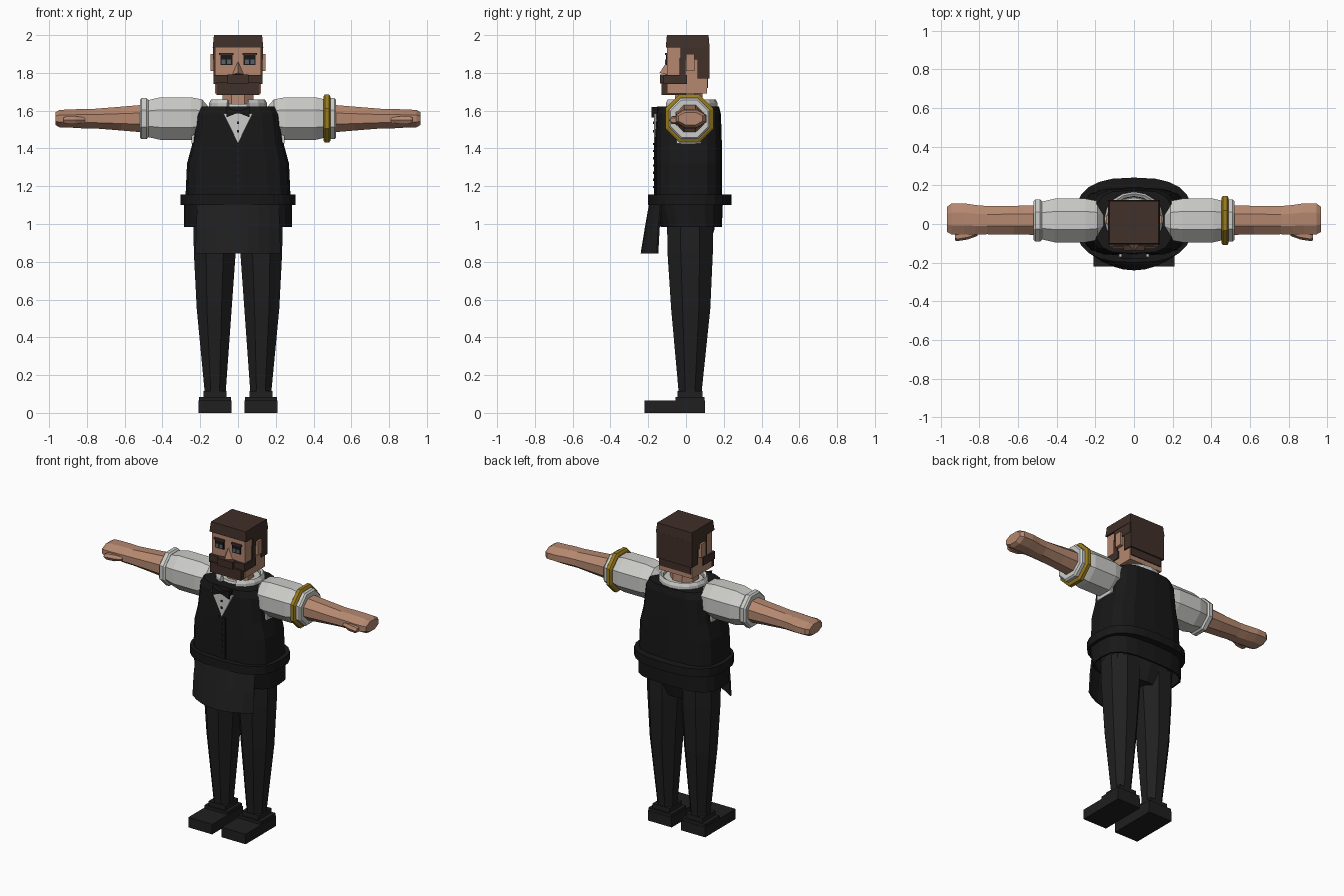
import bpy, bmesh, math
from mathutils import Vector

if "Cube" in bpy.data.objects:
    bpy.data.objects.remove(bpy.data.objects["Cube"], do_unlink=True)


def material(name, color):
    m = bpy.data.materials.new(name)
    m.use_nodes = True
    m.diffuse_color = (*color, 1)
    m.node_tree.nodes["Principled BSDF"].inputs["Base Color"].default_value = (*color, 1)
    return m


SKIN = material("skin", (0.46, 0.245, 0.16))
HAIR = material("dark_brown_hair", (0.052, 0.029, 0.022))
SHIRT = material("light_grey_cloth", (0.6, 0.6, 0.58))
VEST = material("black_cloth", (0.009, 0.009, 0.009))
PANTS = material("charcoal_cloth", (0.014, 0.014, 0.014))
GOLD = material("gold", (0.32, 0.2, 0.012))
LENS = material("eye_grey", (0.1, 0.12, 0.14))


def finish(name, bm, mat):
    bmesh.ops.recalc_face_normals(bm, faces=bm.faces)
    mesh = bpy.data.meshes.new(name)
    bm.to_mesh(mesh)
    bm.free()
    mesh.materials.append(mat)
    ob = bpy.data.objects.new(name, mesh)
    bpy.context.collection.objects.link(ob)
    return ob


def bridge(bm, rings, closed=True):
    for a, b in zip(rings, rings[1:]):
        n = len(a)
        for i in range(n if closed else n - 1):
            j = (i + 1) % n
            bm.faces.new((a[i], a[j], b[j], b[i]))


def loft(name, rings, mat, n=8, axis="z", power=1.0, side=1, turn=0.0, caps=True):
    """Rings are (position, u centre, v centre, u radius, v radius)."""
    bm = bmesh.new()
    loops = []
    for t, cu, cv, ru, rv in rings:
        loop = []
        for k in range(n):
            a = math.tau * k / n + turn
            c, s = math.cos(a), math.sin(a)
            u = cu + ru * math.copysign(abs(c) ** power, c)
            v = cv + rv * math.copysign(abs(s) ** power, s)
            co = (u * side, v, t) if axis == "z" else (t * side, u, v)
            loop.append(bm.verts.new(co))
        loops.append(loop)
    bridge(bm, loops)
    if caps:
        bm.faces.new(loops[0])
        bm.faces.new(loops[-1])
    return finish(name, bm, mat)


def body(rings):
    """Turns (z, half width, front y, back y) into loft rings."""
    return [(z, 0, (f + b) / 2, w, (b - f) / 2) for z, w, f, b in rings]


def box(name, x, y, z, mat, taper=1.0):
    """Box from ranges; taper scales the top."""
    bm = bmesh.new()
    cx, cy = sum(x) / 2, sum(y) / 2
    loops = []
    for h, k in ((z[0], 1), (z[1], taper)):
        corners = ((0, 0), (1, 0), (1, 1), (0, 1))
        loops.append([bm.verts.new((cx + (x[i] - cx) * k, cy + (y[j] - cy) * k, h)) for i, j in corners])
    bridge(bm, loops)
    for loop in loops:
        bm.faces.new(loop)
    return finish(name, bm, mat)


def prism(name, outline, y, mat):
    """Flat x-z outline with thickness along y."""
    bm = bmesh.new()
    loops = [[bm.verts.new((px, d, pz)) for px, pz in outline] for d in y]
    bridge(bm, loops)
    for loop in loops:
        bm.faces.new(loop)
    return finish(name, bm, mat)


def pair(name, x, y, z, mat, taper=1.0):
    for label, s in (("left", 1), ("right", -1)):
        box(f"{label}_{name}", sorted((x[0] * s, x[1] * s)), y, z, mat, taper)


# Torso, belt and skirt
loft("vest", body([(1.1, .28, -.165, .19), (1.32, .27, -.165, .19), (1.42, .243, -.165, .19),
                   (1.58, .225, -.16, .185), (1.622, .2, -.152, .175)]), VEST, 16, power=.6)
loft("apron_belt", body([(1.1, .305, -.2, .24), (1.155, .305, -.2, .24)]), VEST, 24, power=.75)
skirt = loft("vest_skirt", body([(.985, .285, -.135, .19), (1.11, .285, -.17, .195)]),
             VEST, 20, power=.65, caps=False)
skirt.modifiers.new("thickness", "SOLIDIFY").thickness = .012
box("underarm_shirt", (-.246, .246), (-.05, .08), (1.425, 1.5), SHIRT)

# Apron: a curved sheet flaring forward at the hem
bm = bmesh.new()
rows = []
for z, w, y, curve in ((1.11, .215, -.195, .06), (.98, .222, -.218, .07), (.845, .225, -.24, .085)):
    rows.append([bm.verts.new((w * k / 4, y + curve * (k / 4) ** 2, z)) for k in range(-4, 5)])
bridge(bm, rows, closed=False)
finish("apron", bm, PANTS).modifiers.new("thickness", "SOLIDIFY").thickness = .01

# Shirt front, bow tie, placket and buttons
prism("shirt_front", [(-.078, 1.585), (.078, 1.585), (0, 1.43)], (-.155, -.17), SHIRT)
prism("bow_tie", [(-.065, 1.62), (-.01, 1.6), (.01, 1.6), (.065, 1.62),
                  (.06, 1.565), (.01, 1.585), (-.01, 1.585), (-.06, 1.565)], (-.15, -.182), VEST)
box("placket", (-.025, .025), (-.17, -.16), (1.155, 1.43), VEST)
for k in range(7):
    z = 1.19 + k * .038
    box(f"vest_button_{k + 1}", (-.006, .006), (-.175, -.168), (z, z + .012), PANTS)
for k in range(2):
    box(f"shirt_stud_{k + 1}", (-.006, .006), (-.175, -.168), (1.485 + k * .045, 1.497 + k * .045), VEST)

# Neck and open collar
loft("neck", body([(1.58, .095, -.07, .1), (1.72, .085, -.06, .09)]), SKIN, 8, turn=math.pi / 8)
loft("shirt_yoke", body([(1.58, .145, -.11, .155), (1.635, .125, -.085, .135)]), SHIRT, 16)
bm = bmesh.new()
sections = []
for k in range(15):
    a = math.radians(-68 + 316 * k / 14)
    sections.append([bm.verts.new((.155 * r * math.cos(a), .025 + .143 * r * math.sin(a), z))
                     for r, z in ((1, 1.6), (.99, 1.64), (.92, 1.66), (.82, 1.65), (.84, 1.6))])
bridge(bm, sections)
bm.faces.new(sections[0])
bm.faces.new(sections[-1])
finish("collar", bm, SHIRT)

# Head, face and hair
box("head", (-.122, .122), (-.1, .11), (1.69, 1.96), SKIN)
box("hair_top", (-.134, .134), (-.107, .125), (1.935, 2), HAIR, .95)
box("hair_back", (-.13, .13), (.06, .125), (1.77, 1.94), HAIR)
box("hair_nape", (-.115, .115), (.06, .116), (1.72, 1.78), HAIR)
pair("side_hair", (.11, .132), (-.03, .12), (1.87, 1.94), HAIR)
pair("sideburn", (.11, .13), (-.035, -.003), (1.78, 1.88), HAIR)
pair("ear", (.11, .145), (.0, .045), (1.81, 1.9), SKIN)
box("beard", (-.113, .113), (-.13, .0), (1.683, 1.75), HAIR)
pair("beard_cheek", (.052, .13), (-.118, .004), (1.74, 1.79), HAIR)
box("moustache", (-.055, .055), (-.138, -.09), (1.745, 1.792), HAIR)
pair("eye", (.03, .093), (-.107, -.099), (1.842, 1.9), VEST)
pair("eye_glint", (.036, .058), (-.11, -.104), (1.848, 1.872), LENS)
pair("outer_eye_glint", (.066, .088), (-.11, -.104), (1.848, 1.872), LENS)
pair("eyebrow", (.025, .1), (-.111, -.098), (1.895, 1.906), HAIR)
bm = bmesh.new()
nose = [bm.verts.new(p) for p in ((-.032, -.098, 1.79), (.032, -.098, 1.79), (0, -.14, 1.8), (0, -.098, 1.865))]
for face in ((0, 1, 2), (0, 2, 3), (1, 2, 3), (0, 1, 3)):
    bm.faces.new([nose[i] for i in face])
finish("nose", bm, SKIN)

# Pelvis
loft("pelvis", body([(.88, .15, -.08, .12), (.97, .235, -.1, .15), (1.11, .25, -.12, .16)]),
     PANTS, 12, power=.75)

# Arms, legs and shoes on both sides
T = math.pi / 8
for label, s in (("left", 1), ("right", -1)):
    loft(f"{label}_sleeve", [(x, .018, 1.558, r, r) for x, r in
         ((.15, .06), (.19, .11), (.25, .122), (.41, .122), (.5, .1))], SHIRT, 8, "x", side=s, turn=T)
    loft(f"{label}_cuff", [(x, .018, 1.558, r, r) for x, r in
         ((.475, .108), (.485, .118), (.51, .118), (.52, .108))], SHIRT, 8, "x", side=s, turn=T)
    loft(f"{label}_forearm_and_hand", [(x, y, 1.558, ry, rz) for x, y, ry, rz in
         ((.49, .02, .083, .08), (.62, .02, .08, .068), (.76, .02, .079, .056), (.82, .022, .082, .056),
          (.88, .026, .088, .052), (.945, .026, .086, .05), (.967, .024, .07, .036))],
         SKIN, 8, "x", side=s, turn=T)
    loft(f"{label}_thumb", [(x, y, 1.55, .022, r) for x, y, r in
         ((.81, -.04, .015), (.86, -.058, .024), (.91, -.066, .022), (.925, -.064, .014))],
         SKIN, 6, "x", side=s)
    loft(f"{label}_leg", [(.08, .121, .022, .062, .066), (.13, .121, .022, .062, .068),
         (.55, .126, .025, .1, .112), (.85, .123, .022, .12, .13), (1, .123, .022, .122, .132)],
         PANTS, 8, side=s, turn=T)
pair("shoe", (.035, .21), (-.22, .1), (0, .066), PANTS)
pair("shoe_heel", (.038, .207), (-.055, .098), (.06, .085), PANTS)
pair("trouser_hem", (.06, .183), (-.045, .088), (.08, .115), PANTS)

# Gold sleeve garter
loft("left_arm_band", [(x, .018, 1.558, r, r) for x, r in
     ((.452, .125), (.46, .138), (.482, .138), (.49, .125))], GOLD, 8, "x", turn=T)
